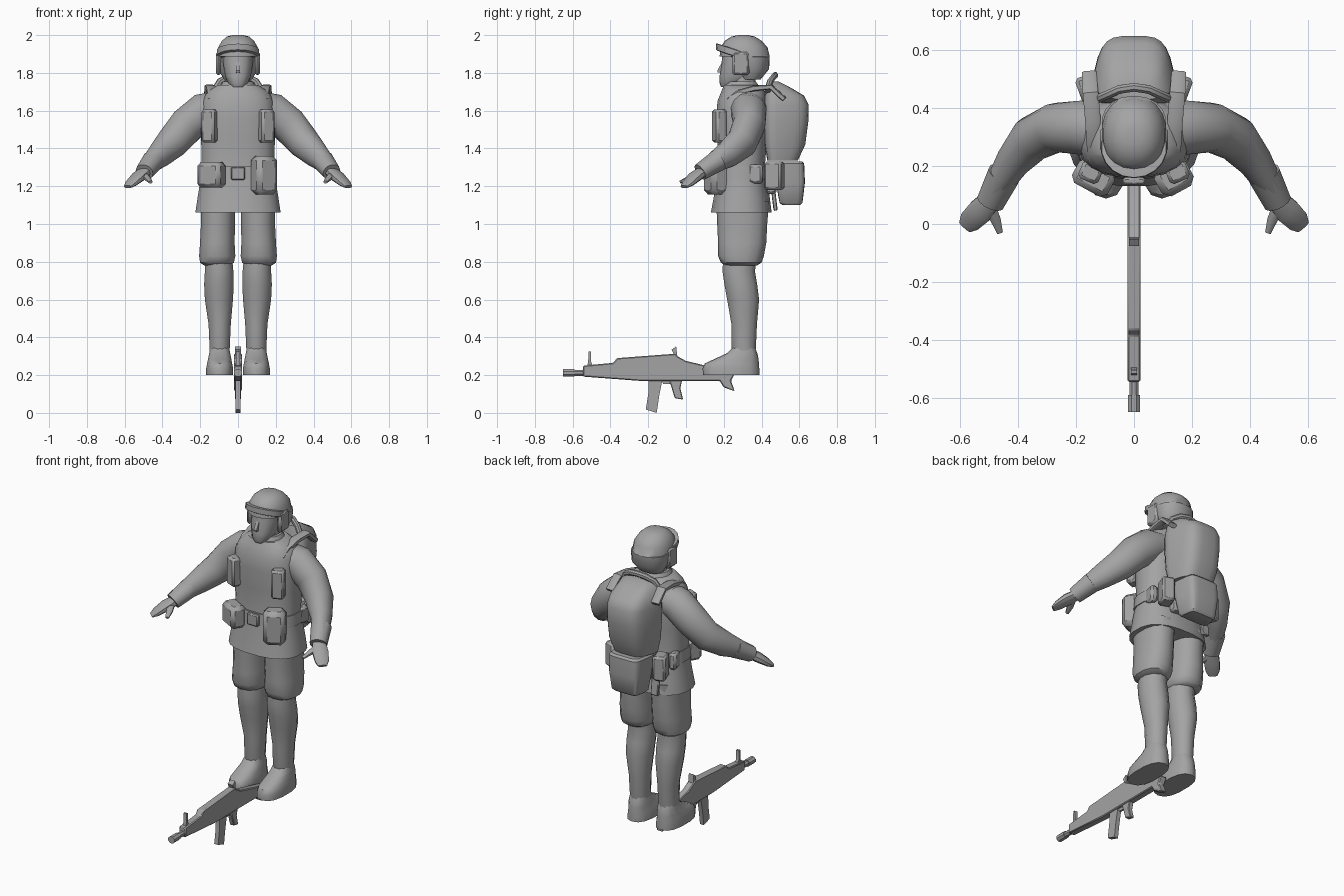
import bpy, bmesh, math
from mathutils import Vector, Matrix

# One mid-dark grey for the whole figure
grey = bpy.data.materials.new("dark_grey")
grey.diffuse_color = (.37, .37, .37, 1)


def finish(name, bm, mirror=False, angle=40, bevel=0.0):
    bmesh.ops.recalc_face_normals(bm, faces=bm.faces)
    me = bpy.data.meshes.new(name)
    bm.to_mesh(me)
    bm.free()
    for p in me.polygons:
        p.use_smooth = True
    me.set_sharp_from_angle(angle=math.radians(angle))
    me.materials.append(grey)
    ob = bpy.data.objects.new(name, me)
    bpy.context.collection.objects.link(ob)
    if bevel:
        b = ob.modifiers.new("bevel", 'BEVEL')
        b.width, b.segments = bevel, 1
    if mirror:
        ob.modifiers.new("mirror", 'MIRROR')
    return ob


def skin(name, rings, **kw):
    """Bridge equal-sized rings of points and cap both ends."""
    bm = bmesh.new()
    vs = [[bm.verts.new(p) for p in r] for r in rings]
    n = len(vs[0])
    for a, b in zip(vs, vs[1:]):
        for i in range(n):
            j = (i + 1) % n
            bm.faces.new((a[i], a[j], b[j], b[i]))
    bm.faces.new(vs[0])
    bm.faces.new(vs[-1])
    return finish(name, bm, **kw)


def spow(c, p):
    return math.copysign(abs(c) ** (2 / p), c)


def circle(n, p):
    angs = [2 * math.pi * (i + 0.5) / n for i in range(n)]
    return [(spow(math.cos(a), p), spow(math.sin(a), p)) for a in angs]


def loft(name, rings, n=16, p=2.0, tilt=0.0, taper=0.0, **kw):
    """Horizontal rings given as (z, x_min, x_max, y_front, y_back)."""
    out = []
    for z, x0, x1, y0, y1 in rings:
        cx, cy, rx, ry = (x0 + x1) / 2, (y0 + y1) / 2, (x1 - x0) / 2, (y1 - y0) / 2
        out.append([(cx + rx * c * (1 - taper * s), cy + ry * s, z + tilt * ry * s)
                    for c, s in circle(n, p)])
    return skin(name, out, **kw)


def sym(rings):
    return [(z, -w, w, a, b) for z, w, a, b in rings]


def tube(name, pts, n=12, p=2.0, **kw):
    """Rings across a path of (x, y, z, width radius, thickness radius)."""
    pos = [Vector(q[:3]) for q in pts]
    out = []
    for i, q in enumerate(pts):
        t = (pos[min(i + 1, len(pos) - 1)] - pos[max(i - 1, 0)]).normalized()
        u = t.cross(Vector((0, 0, 1))).normalized()
        v = u.cross(t)
        out.append([pos[i] + u * c * q[3] + v * s * q[4] for c, s in circle(n, p)])
    return skin(name, out, **kw)


def box(name, loc, size, rz=0.0, rx=0.0, bevel=0.012, **kw):
    bm = bmesh.new()
    m = (Matrix.Translation(loc) @ Matrix.Rotation(rz, 4, 'Z') @ Matrix.Rotation(rx, 4, 'X')
         @ Matrix.Diagonal((*size, 1)))
    bmesh.ops.create_cube(bm, size=1, matrix=m)
    return finish(name, bm, bevel=bevel, angle=30, **kw)


def prism(name, yz, hw, bevel=0.0):
    """Side profile extruded across x."""
    return skin(name, [[(x, y, z) for y, z in yz] for x in (-hw, hw)], angle=30, bevel=bevel)


# Jacket, collar and belt
loft("jacket", sym([
    (1.06, .228, .13, .455), (1.14, .216, .145, .445), (1.24, .2, .16, .43),
    (1.32, .195, .17, .42), (1.45, .197, .165, .43), (1.57, .198, .16, .435),
    (1.65, .19, .165, .43), (1.70, .165, .185, .42), (1.735, .11, .2, .39)]), n=20, p=2.5)
loft("collar", sym([(1.68, .11, .19, .40), (1.73, .095, .195, .39), (1.755, .08, .215, .37)]))
loft("belt", sym([(1.235, .206, .155, .435), (1.305, .201, .16, .43)]), n=20, p=2.5)
box("buckle", (0, .148, 1.268), (.075, .025, .07), bevel=.006)

# Trousers, gaiters and boots
loft("trouser_leg", [
    (1.12, .012, .2, .16, .44), (1.0, .014, .198, .165, .43), (.9, .016, .203, .17, .425),
    (.83, .012, .208, .17, .412), (.795, .02, .203, .185, .40), (.78, .04, .18, .21, .375)],
    n=14, p=2.3, mirror=True)
loft("lower_leg", [
    (.84, .03, .175, .195, .38), (.75, .022, .178, .19, .368), (.68, .02, .182, .2, .38),
    (.6, .024, .178, .215, .39), (.47, .036, .158, .238, .378), (.34, .042, .152, .238, .372),
    (.30, .045, .15, .25, .365)], n=12, mirror=True)
loft("boot", [
    (.2, .025, .17, .09, .388), (.235, .024, .17, .088, .388), (.262, .03, .165, .1, .386),
    (.285, .034, .16, .15, .384), (.315, .04, .154, .215, .378), (.345, .046, .148, .245, .366)],
    n=14, p=2.5, mirror=True)

# Arms, cuffs, hands and thumbs
tube("sleeve", [
    (.10, .325, 1.615, .1, .09), (.18, .333, 1.595, .095, .1), (.27, .333, 1.523, .086, .098),
    (.35, .295, 1.43, .08, .088), (.415, .22, 1.368, .062, .073), (.475, .125, 1.31, .045, .048)],
    n=14, mirror=True)
tube("cuff", [(.448, .172, 1.337, .059, .058), (.496, .075, 1.275, .05, .046)], mirror=True)
tube("hand", [
    (.485, .095, 1.283, .036, .026), (.53, .045, 1.248, .046, .026),
    (.566, .01, 1.215, .041, .018), (.584, -.01, 1.197, .026, .009)], n=10, p=2.5, mirror=True)
tube("thumb", [(.5, .06, 1.262, .024, .018), (.478, .015, 1.24, .019, .015),
               (.463, -.03, 1.222, .011, .008)], n=8, mirror=True)

# Head and face
loft("neck", sym([(1.66, .07, .23, .37), (1.82, .062, .23, .37)]), n=12)
loft("head", sym([
    (1.726, .035, .185, .27), (1.745, .052, .178, .31), (1.785, .07, .178, .36),
    (1.85, .08, .188, .39), (1.92, .08, .195, .39)]), n=14, p=2.3)
prism("nose", [(.195, 1.865), (.166, 1.812), (.168, 1.803), (.2, 1.798)], .01)

# Helmet shell with cut-away face, ear cups and raised goggles
loft("helmet", sym([
    (1.765, .075, .29, .395), (1.82, .108, .255, .44), (1.885, .113, .245, .443),
    (1.886, .113, .178, .443), (1.935, .106, .182, .432), (1.97, .086, .205, .40),
    (1.992, .06, .24, .365), (2.0, .03, .275, .33)]), n=18, p=2.15)
box("ear_cup", (.103, .29, 1.85), (.028, .09, .125), mirror=True)
loft("goggles", sym([(1.885, .109, .168, .36), (1.888, .115, .158, .37),
                     (1.92, .113, .16, .37), (1.923, .104, .17, .36)]), tilt=-.33, n=18)

# Backpack with carry roll, lower bag and shoulder straps
loft("backpack", sym([
    (1.335, .118, .43, .592), (1.42, .132, .415, .632), (1.54, .138, .41, .648),
    (1.63, .136, .41, .65), (1.68, .128, .415, .625), (1.73, .108, .425, .54),
    (1.755, .078, .43, .49)]), n=20, p=4, taper=.22)
loft("lower_bag", sym([
    (1.10, .085, .51, .605), (1.112, .096, .495, .617), (1.22, .108, .475, .63),
    (1.32, .11, .455, .626), (1.332, .1, .46, .615)]), n=20, p=6, taper=.1)
box("bag_backing", (0, .45, 1.24), (.2, .06, .16))
tube("carry_roll", [(s * x, y, z, .016, .018) for s, x, y, z in [
    (-1, .13, .43, 1.70), (-1, .095, .445, 1.755), (-1, .05, .465, 1.78), (1, 0, .472, 1.787),
    (1, .05, .465, 1.78), (1, .095, .445, 1.755), (1, .13, .43, 1.70)]], n=8)
tube("shoulder_strap", [
    (.155, .52, 1.66, .026, .014), (.15, .45, 1.725, .028, .014), (.142, .36, 1.718, .028, .016),
    (.14, .27, 1.695, .024, .014), (.14, .22, 1.66, .02, .008)], n=8, p=4, mirror=True)

# Chest, belt and hip pouches
box("chest_pouch", (.15, .178, 1.518), (.075, .065, .175), rz=.4, mirror=True)
box("belt_pouch_short", (-.14, .16, 1.26), (.14, .095, .135), rz=-.5, bevel=.02)
box("belt_pouch_tall", (.138, .16, 1.258), (.125, .105, .205), rz=.5, bevel=.024)
box("hip_pouch", (.18, .37, 1.265), (.045, .075, .10), rz=-.2, mirror=True)
box("rear_pouch", (.155, .468, 1.255), (.075, .095, .15), rz=-.35, mirror=True)
box("tool_sheath", (-.12, .465, 1.15), (.05, .022, .16), rx=.12, bevel=.005)

# Rifle: body, handguard and stock in one side profile
prism("rifle_body", [
    (-.545, .192), (-.545, .25), (-.385, .265), (-.365, .29), (-.06, .313), (-.045, .30),
    (0, .275), (.17, .235), (.26, .212), (.238, .17), (.258, .115), (.2, .135), (.178, .17),
    (-.25, .17)], .022, bevel=.005)
tube("barrel", [(0, -.53, .212, .017, .017), (0, -.6, .212, .017, .017)], n=8)
tube("muzzle", [(0, -.59, .212, .023, .022), (0, -.65, .212, .023, .022)], n=8)
prism("front_sight", [(-.525, .24), (-.518, .27), (-.516, .325), (-.504, .325),
                      (-.502, .27), (-.49, .24)], .01)
prism("rear_sight", [(-.062, .305), (-.076, .335), (-.052, .352), (-.046, .30)], .017)
prism("magazine", [(-.197, .175), (-.2, .1), (-.213, .018), (-.155, .0), (-.142, .09),
                   (-.125, .175)], .013)
prism("grip", [(-.09, .175), (-.075, .13), (-.06, .078), (-.015, .07), (-.03, .13),
               (-.02, .175)], .015, bevel=.004)
prism("trigger_guard", [(-.13, .175), (-.12, .152), (-.075, .152), (-.08, .175)], .006)
